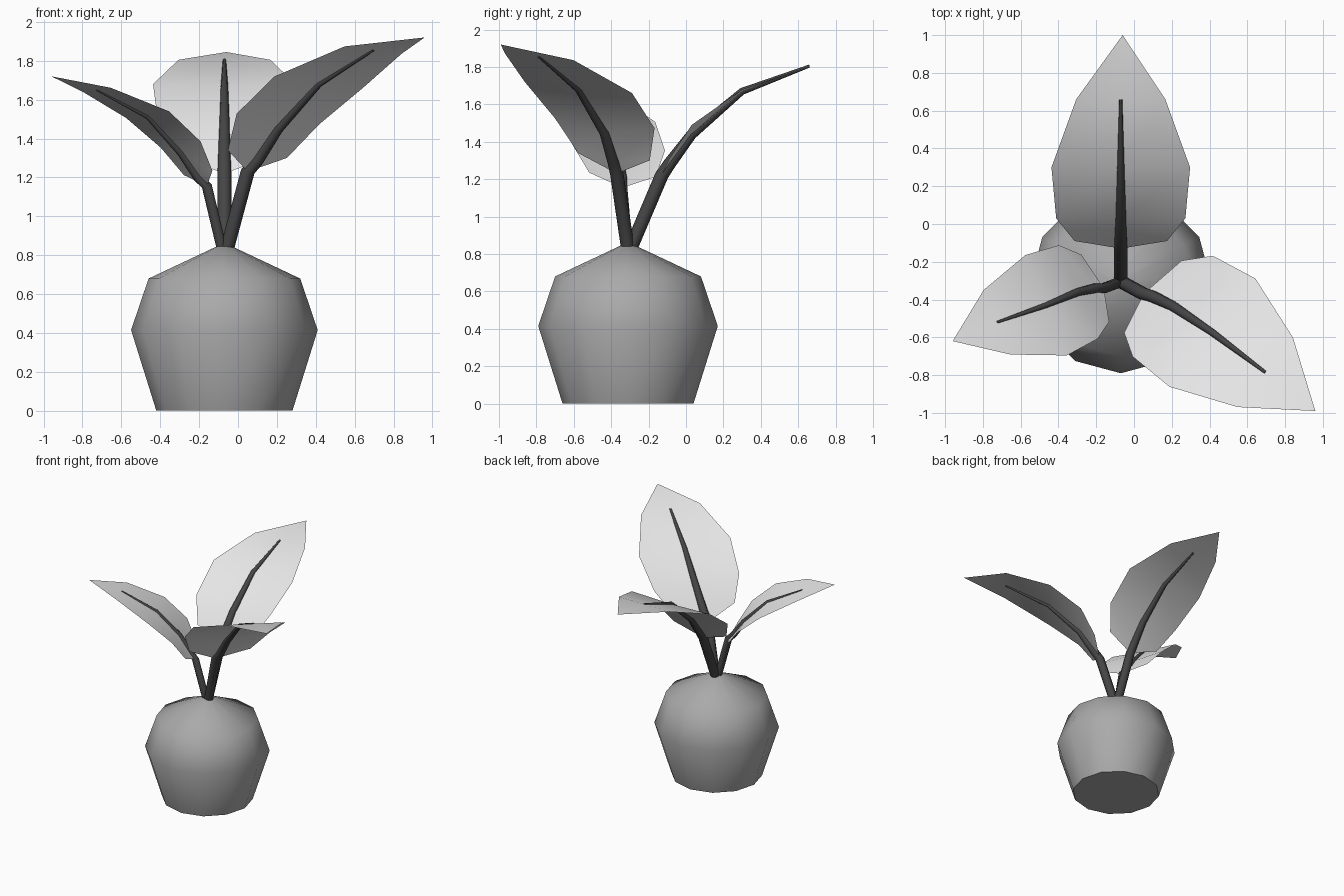
import bpy
import bmesh
import math
from mathutils import Vector

cube = bpy.data.objects.get("Cube")
if cube:
    bpy.data.objects.remove(cube, do_unlink=True)


def make_material(name, grey):
    mat = bpy.data.materials.new(name)
    mat.use_nodes = True
    colour = (grey, grey, grey, 1)
    mat.diffuse_color = colour
    mat.node_tree.nodes["Principled BSDF"].inputs["Base Color"].default_value = colour
    return mat


def finish(bm, name, mat, smooth_angle=60):
    mesh = bpy.data.meshes.new(name)
    bm.to_mesh(mesh)
    bm.free()
    mesh.materials.append(mat)
    obj = bpy.data.objects.new(name, mesh)
    bpy.context.collection.objects.link(obj)
    bpy.ops.object.select_all(action="DESELECT")
    obj.select_set(True)
    bpy.context.view_layer.objects.active = obj
    bpy.ops.object.shade_smooth_by_angle(angle=math.radians(smooth_angle))
    return obj


def bridge_rings(bm, rings):
    """Join matching rings of vertices and cap both ends."""
    for lower, upper in zip(rings, rings[1:]):
        count = len(lower)
        for i in range(count):
            j = (i + 1) % count
            bm.faces.new((lower[i], lower[j], upper[j], upper[i]))
    bm.faces.new(rings[0][::-1])
    bm.faces.new(rings[-1])
    bmesh.ops.recalc_face_normals(bm, faces=bm.faces)


def ring(bm, centre, u, v, radius, sides):
    angles = [math.tau * i / sides for i in range(sides)]
    return [bm.verts.new(centre + radius * (math.cos(a) * u + math.sin(a) * v))
            for a in angles]


def make_pot(centre, profile, mat):
    bm = bmesh.new()
    x_axis, y_axis = Vector((1, 0, 0)), Vector((0, 1, 0))
    rings = [ring(bm, centre + Vector((0, 0, z)), x_axis, y_axis, r, 12)
             for r, z in profile]
    bridge_rings(bm, rings)
    return finish(bm, "pot", mat)


def make_stem(name, path, side, scale, mat):
    """Tapered tube following the midrib, stopping short of the leaf tip."""
    bm = bmesh.new()
    rings = []
    for i, radius in enumerate(STEM_RADII):
        direction = (path[i + 1] - path[max(i - 1, 0)]).normalized()
        across = (side - direction * side.dot(direction)).normalized()
        rings.append(ring(bm, path[i], across, direction.cross(across),
                          radius * scale, 8))
    bridge_rings(bm, rings)
    return finish(bm, name, mat)


def make_leaf(name, path, side, scale, mat):
    """Thin cupped blade: mirrored rows around the midrib, closed to both ends."""
    bm = bmesh.new()
    base, tip = bm.verts.new(path[1]), bm.verts.new(path[-1])
    rows = []
    for point, width, lift in zip(path[2:-1], LEAF_WIDTHS, LEAF_LIFTS):
        rise = Vector((0, 0, lift * scale))
        rows.append([bm.verts.new(point + side * width * scale * s + rise * abs(s))
                     for s in (-1, 0, 1)])
    for i in range(2):
        bm.faces.new((base, rows[0][i + 1], rows[0][i]))
        bm.faces.new((tip, rows[-1][i], rows[-1][i + 1]))
        for low, high in zip(rows, rows[1:]):
            bm.faces.new((low[i], low[i + 1], high[i + 1], high[i]))
    bmesh.ops.recalc_face_normals(bm, faces=bm.faces)
    # The blade faces upward
    if sum(f.normal.z * f.calc_area() for f in bm.faces) < 0:
        bmesh.ops.reverse_faces(bm, faces=bm.faces)
    return finish(bm, name, mat)


pot_grey = make_material("pot grey", 0.4)
leaf_grey = make_material("leaf pale grey", 0.8)
stem_dark = make_material("stem charcoal", 0.06)

# Pot
CENTRE = Vector((-0.07, -0.31, 0))
make_pot(CENTRE, [(0.35, 0), (0.48, 0.415), (0.39, 0.68), (0.04, 0.845)], pot_grey)

# Shared plant template, from root or leaf base to tip
STEM_RADII = [0.036, 0.036, 0.034, 0.028, 0.019, 0.008]
LEAF_WIDTHS = [0.245, 0.342, 0.367, 0.236]
LEAF_LIFTS = [0.03, 0.05, 0.01, 0]

# Each plant: name, size, direction across the blade, midrib path
PLANTS = [
    ("back", 1, (1, 0, 0),
     [(-.07, -.3, .82), (-.07, -.13, 1.22), (-.07, -.09, 1.28), (-.07, .03, 1.44),
      (-.07, .3, 1.67), (-.07, .66, 1.805), (-.06, 1, 1.845)]),
    ("front_left", 1, (.62, .78, -.08),
     [(-.06, -.31, .82), (.05, -.37, 1.23), (.1, -.385, 1.29), (.205, -.435, 1.45),
      (.415, -.575, 1.68), (.695, -.785, 1.855), (.96, -.99, 1.92)]),
    ("front_right", .785, (-.38, .92, -.06),
     [(-.08, -.31, .82), (-.16, -.34, 1.155), (-.205, -.34, 1.2), (-.295, -.36, 1.33),
      (-.465, -.43, 1.515), (-.725, -.52, 1.65), (-.96, -.62, 1.72)]),
]

# Stems and leaves
for name, scale, side, points in PLANTS:
    path = [Vector(p) for p in points]
    across = Vector(side).normalized()
    make_stem(name + "_stem", path, across, scale, stem_dark)
    make_leaf(name + "_leaf", path, across, scale, leaf_grey)
